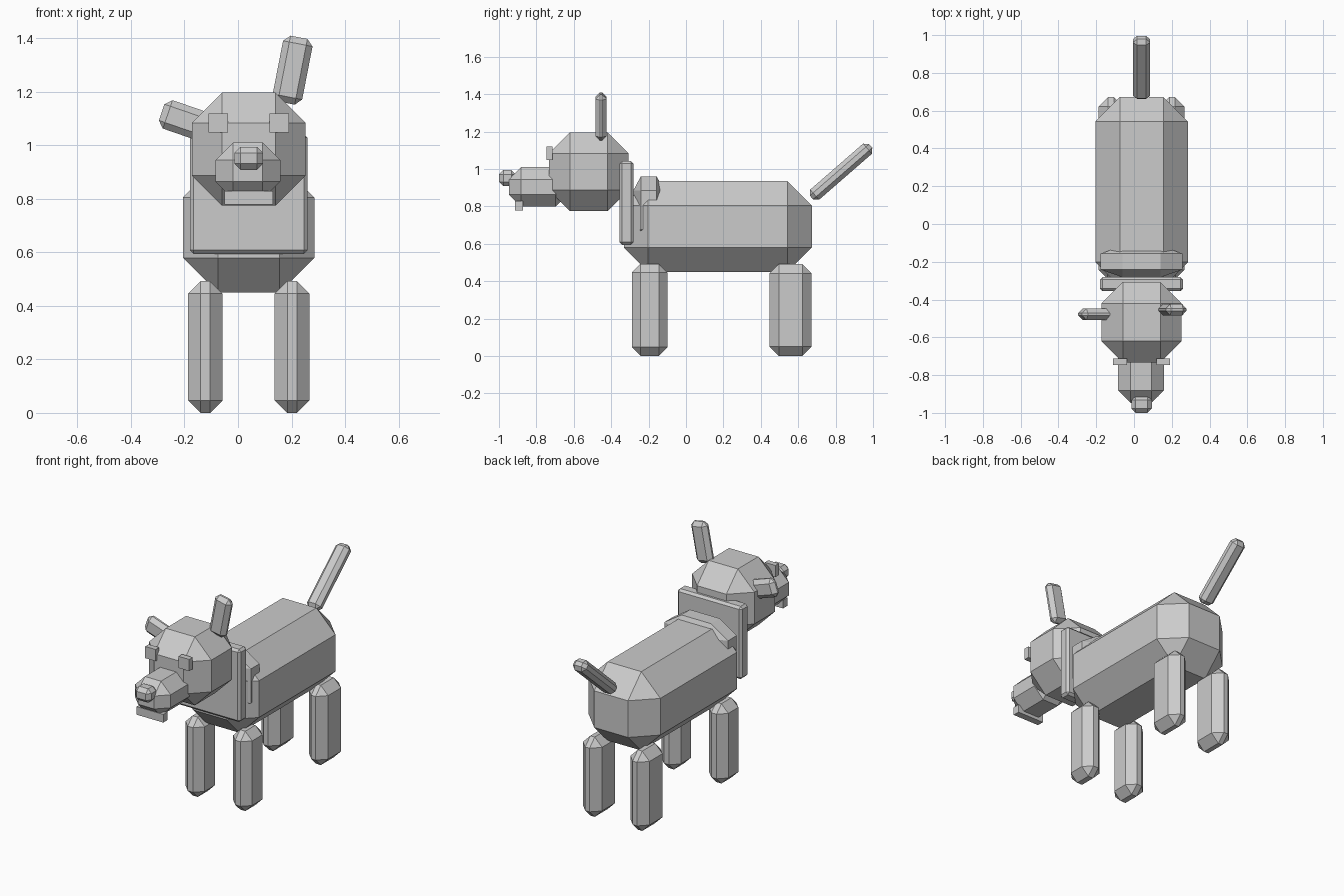
import bpy, bmesh, math
from mathutils import Matrix, Vector

if "Cube" in bpy.data.objects:
    bpy.data.objects.remove(bpy.data.objects["Cube"], do_unlink=True)

# Single plain colour
grey = bpy.data.materials.new("light_grey")
grey.use_nodes = True
colour = (0.6, 0.6, 0.6, 1)
grey.diffuse_color = colour
grey.node_tree.nodes["Principled BSDF"].inputs["Base Color"].default_value = colour

MID = 0.04  # x of the symmetry plane


def block(name, center, size, cut=0, turn=(0, 0, 0)):
    """Chamfered box; cut is one chamfer width or one per axis."""
    cuts = Vector(cut) if isinstance(cut, tuple) else Vector((cut or 1,) * 3)
    bm = bmesh.new()
    bmesh.ops.create_cube(bm, size=1)
    bmesh.ops.scale(bm, verts=bm.verts, vec=[s / c for s, c in zip(size, cuts)])
    if cut:
        bmesh.ops.bevel(bm, geom=bm.edges[:], offset=1, segments=1,
                        affect='EDGES', clamp_overlap=False)
    bmesh.ops.scale(bm, verts=bm.verts, vec=cuts)
    mesh = bpy.data.meshes.new(name)
    bm.to_mesh(mesh)
    bm.free()
    mesh.materials.append(grey)
    obj = bpy.data.objects.new(name, mesh)
    obj.location = center
    obj.rotation_euler = [math.radians(a) for a in turn]
    bpy.context.collection.objects.link(obj)
    return obj


# Torso, neck plate and shoulder hump
block("body", (MID, 0.17, 0.692), (0.49, 1.005, 0.486), 0.13)
block("neck_plate", (MID, -0.318, 0.818), (0.44, 0.075, 0.448), 0.014)
block("shoulder_hump", (MID, -0.199, 0.78), (0.433, 0.165, 0.36), (0.115, 0.04, 0.075))

# Head and face
block("head", (MID, -0.52, 0.985), (0.425, 0.425, 0.422), 0.113)
block("snout", (MID - 0.003, -0.79, 0.904), (0.242, 0.315, 0.212), 0.066)
block("nose", (MID, -0.955, 0.951), (0.108, 0.09, 0.086), 0.023)
block("mouth", (MID, -0.893, 0.803), (0.182, 0.043, 0.05))

# Mirrored pairs: eyes and legs
for side, s in (("right", -1), ("left", 1)):
    block(f"{side}_eye", (MID + s * 0.114, -0.73, 1.083), (0.072, 0.034, 0.072))
    x = MID + s * 0.162
    block(f"{side}_front_leg", (x, -0.194, 0.246), (0.13, 0.192, 0.492), 0.047)
    block(f"{side}_back_leg", (x, 0.559, 0.246), (0.13, 0.226, 0.492), 0.05)

# One ear up, one ear flopped sideways
ear = (0.112, 0.06, 0.25)
block("left_ear", (0.204, -0.454, 1.28), ear, 0.024, (0, 11, 0))
block("right_ear", (-0.167, -0.478, 1.082), ear, 0.024, (0, -71, 0))

# Raised tail
block("tail", (MID, 0.829, 0.985), (0.092, 0.072, 0.42), 0.023, (-49, 0, 0))
